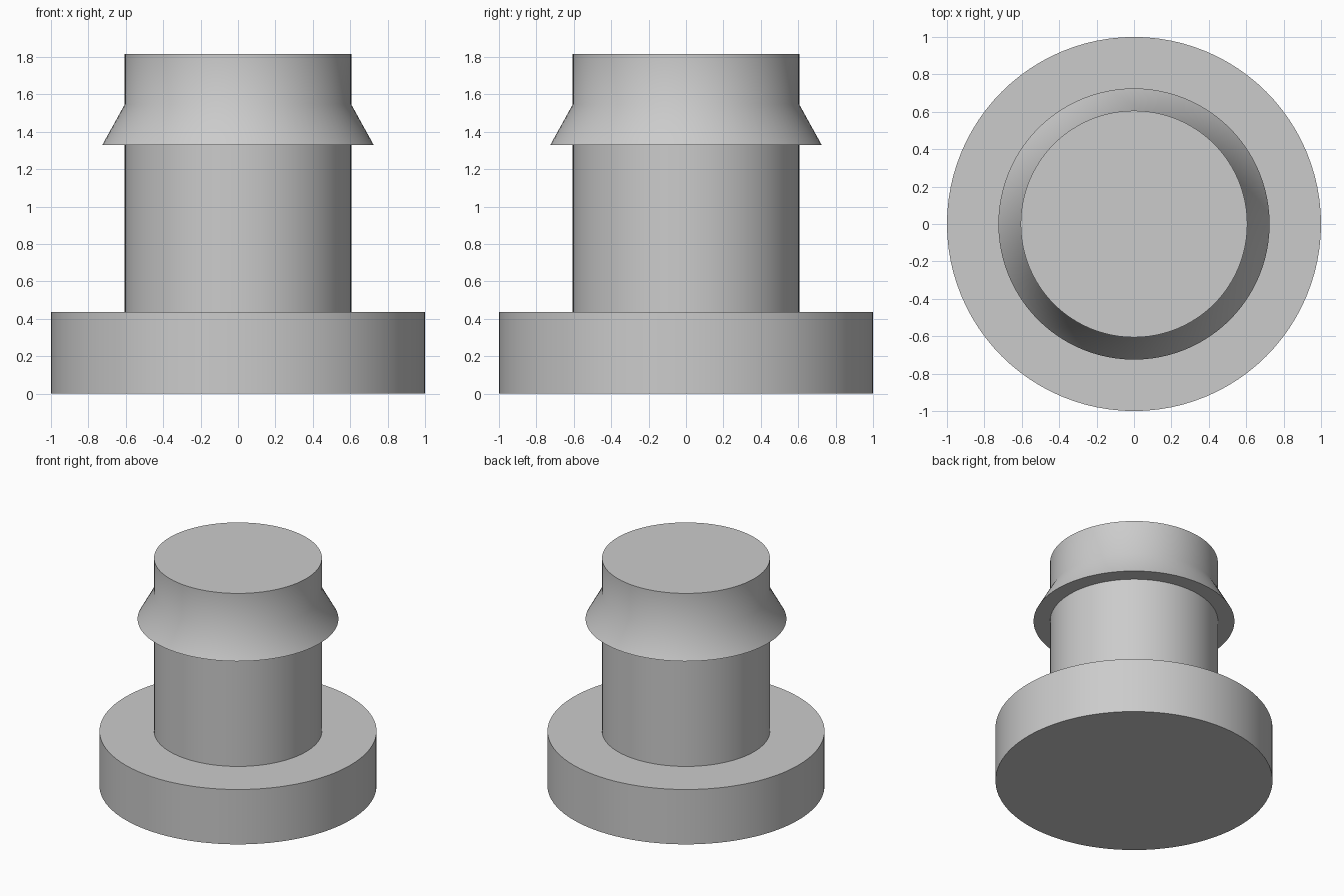
import bpy
import bmesh
import math

cube = bpy.data.objects.get("Cube")
if cube:
    bpy.data.objects.remove(cube, do_unlink=True)

# Single grey material
grey = bpy.data.materials.new("light_grey")
grey.use_nodes = True
colour = (0.6, 0.6, 0.6, 1)
grey.diffuse_color = colour
grey.node_tree.nodes["Principled BSDF"].inputs["Base Color"].default_value = colour

SEGMENTS = 96


def lathe(name, profile):
    """Revolve a (radius, height) profile about z and cap both ends."""
    bm = bmesh.new()
    rings = []
    for radius, z in profile:
        angles = [math.tau * i / SEGMENTS for i in range(SEGMENTS)]
        rings.append([bm.verts.new((radius * math.cos(a), radius * math.sin(a), z))
                      for a in angles])
    for low, high in zip(rings, rings[1:]):
        for i in range(SEGMENTS):
            j = (i + 1) % SEGMENTS
            bm.faces.new((low[i], low[j], high[j], high[i]))
    bm.faces.new(rings[0][::-1])
    bm.faces.new(rings[-1])
    bmesh.ops.recalc_face_normals(bm, faces=bm.faces)
    mesh = bpy.data.meshes.new(name)
    bm.to_mesh(mesh)
    bm.free()
    mesh.materials.append(grey)
    obj = bpy.data.objects.new(name, mesh)
    bpy.context.collection.objects.link(obj)
    bpy.ops.object.select_all(action="DESELECT")
    obj.select_set(True)
    bpy.context.view_layer.objects.active = obj
    bpy.ops.object.shade_smooth_by_angle(angle=math.radians(32))
    return obj


# Flange, stem, flared barb and tip in one revolved solid
lathe("barbed_plug", [
    (1.0, 0.0), (1.0, 0.437),
    (0.606, 0.437), (0.606, 1.33),
    (0.725, 1.33), (0.606, 1.545),
    (0.606, 1.815),
])
